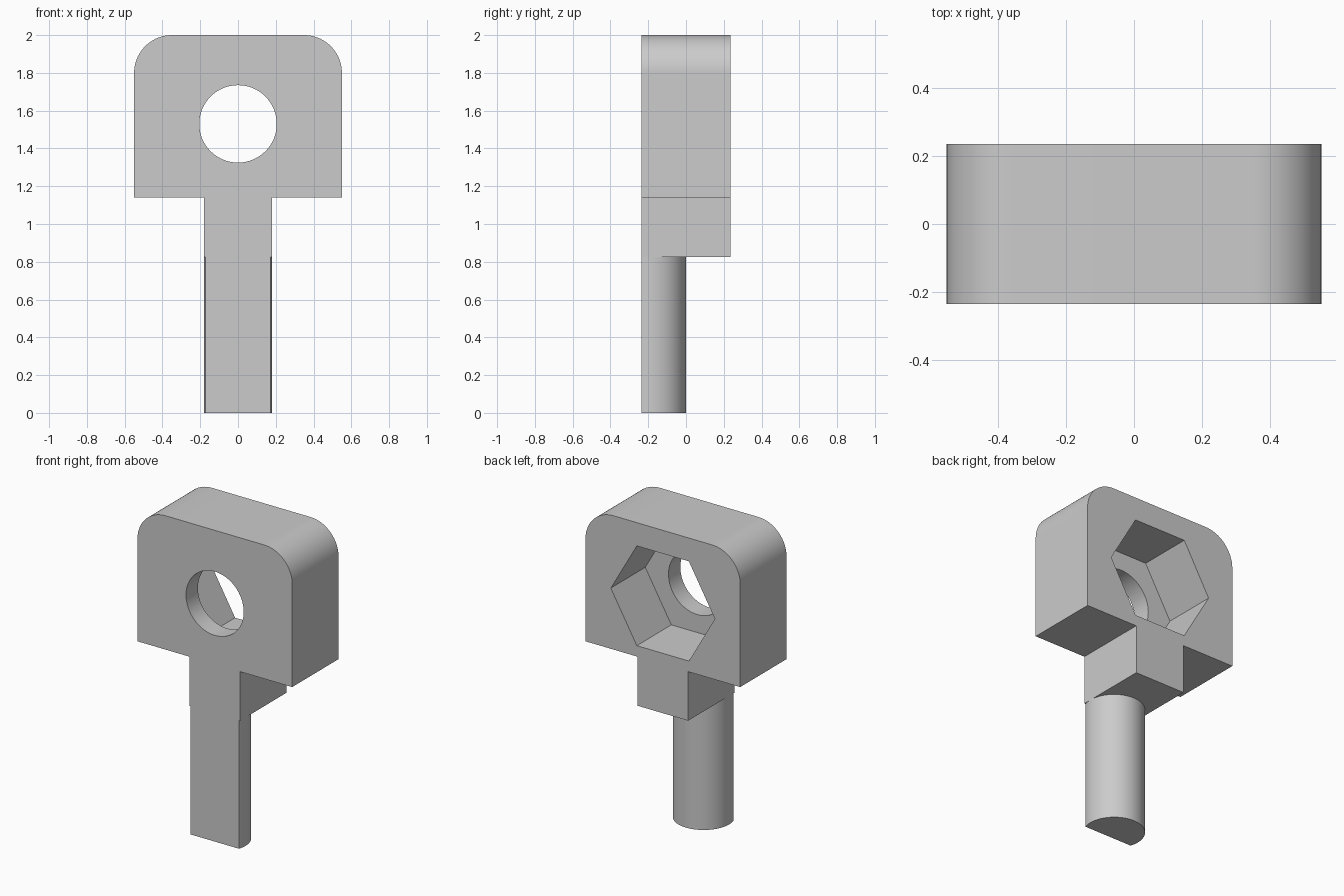
import bpy, bmesh
from math import cos, sin, pi, radians, asin

# Remove the default cube
if "Cube" in bpy.data.objects:
    bpy.data.objects.remove(bpy.data.objects["Cube"])

HALF_DEPTH = 0.235
HOLE_Z = 1.53

grey = bpy.data.materials.new("plain_grey")
grey.use_nodes = True
colour = (0.6, 0.6, 0.6, 1)
grey.diffuse_color = colour
grey.node_tree.nodes["Principled BSDF"].inputs["Base Color"].default_value = colour


def arc(cx, cy, r, start, end, steps):
    """Points along a circular arc, angles in radians."""
    return [(cx + r * cos(start + (end - start) * i / steps),
             cy + r * sin(start + (end - start) * i / steps)) for i in range(steps + 1)]


def prism(name, outline, low, high, axis):
    """Extrude an outline along y (outline is x, z) or z (outline is x, y)."""
    def place(a, b, c):
        return (a, c, b) if axis == "y" else (a, b, c)
    bm = bmesh.new()
    face = bm.faces.new([bm.verts.new(place(a, b, low)) for a, b in outline])
    made = bmesh.ops.extrude_face_region(bm, geom=[face])["geom"]
    bmesh.ops.translate(bm, vec=place(0, 0, high - low),
                        verts=[v for v in made if isinstance(v, bmesh.types.BMVert)])
    bmesh.ops.recalc_face_normals(bm, faces=bm.faces)
    mesh = bpy.data.meshes.new(name)
    bm.to_mesh(mesh)
    bm.free()
    mesh.materials.append(grey)
    obj = bpy.data.objects.new(name, mesh)
    bpy.context.collection.objects.link(obj)
    return obj


def combine(target, tool, operation):
    """Apply a boolean and discard the tool object."""
    bpy.ops.object.select_all(action="DESELECT")
    bpy.context.view_layer.objects.active = target
    target.select_set(True)
    mod = target.modifiers.new(operation.title(), "BOOLEAN")
    mod.object, mod.operation, mod.solver = tool, operation, "EXACT"
    bpy.ops.object.modifier_apply(modifier=mod.name)
    bpy.data.objects.remove(tool)


# Round-shouldered head with the square neck below it, as one outline
half = [(0.18, 0.825), (0.18, 1.14), (0.55, 1.14)] + arc(0.35, 1.8, 0.2, 0, pi / 2, 24)
holder = prism("nut_holder", half + [(-x, z) for x, z in reversed(half)],
               -HALF_DEPTH, HALF_DEPTH, "y")

# Round stem with a flat face flush with the front
R = 0.18
flat = asin((HALF_DEPTH - R) / R)
stem = prism("stem", arc(0, -R, R, -flat, pi + flat, 64), 0, 0.825, "z")
combine(holder, stem, "UNION")

# Hexagonal nut pocket from the back, then the bolt hole through the front wall
pocket = prism("nut_pocket", arc(0, HOLE_Z, 0.37, 0, 2 * pi, 6)[:-1], -0.115, 0.4, "y")
combine(holder, pocket, "DIFFERENCE")
hole = prism("bolt_hole", arc(0, HOLE_Z, 0.205, 0, 2 * pi, 64)[:-1], -0.4, 0, "y")
combine(holder, hole, "DIFFERENCE")

bpy.ops.object.shade_smooth_by_angle(angle=radians(30))
